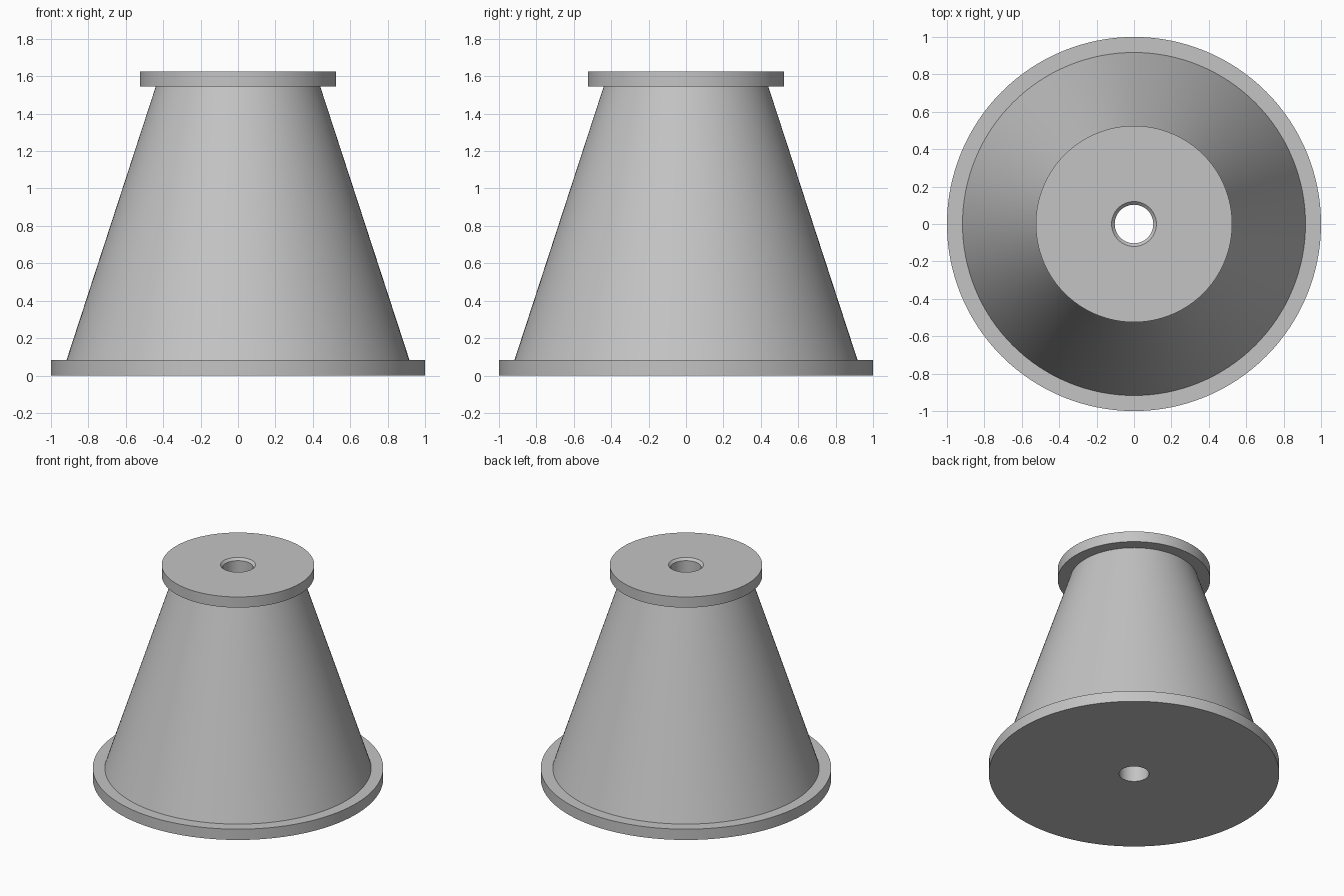
import bpy, bmesh, math

SIDES = 128

cube = bpy.data.objects.get("Cube")
if cube:
    bpy.data.objects.remove(cube, do_unlink=True)

# One plain grey for the whole part
grey = bpy.data.materials.new("light_grey")
grey.use_nodes = True
colour = (0.55, 0.55, 0.55, 1)
grey.diffuse_color = colour
grey.node_tree.nodes["Principled BSDF"].inputs["Base Color"].default_value = colour


def lathe(name, profile):
    """Revolve a closed (radius, height) profile around the z axis."""
    bm = bmesh.new()
    verts = [bm.verts.new((r, 0, z)) for r, z in profile]
    edges = [bm.edges.new((v, verts[(i + 1) % len(verts)])) for i, v in enumerate(verts)]
    bmesh.ops.spin(bm, geom=verts + edges, cent=(0, 0, 0), axis=(0, 0, 1),
                   angle=math.tau, steps=SIDES, use_merge=False)
    bmesh.ops.remove_doubles(bm, verts=bm.verts, dist=1e-4)
    bmesh.ops.recalc_face_normals(bm, faces=bm.faces)
    mesh = bpy.data.meshes.new(name)
    bm.to_mesh(mesh)
    bm.free()
    mesh.materials.append(grey)
    obj = bpy.data.objects.new(name, mesh)
    bpy.context.collection.objects.link(obj)
    return obj


# Base flange, tapered body, top flange, chamfered bore
spool = lathe("tapered_spool", [
    (0.103, 0), (1, 0), (1, 0.082),
    (0.917, 0.082), (0.44, 1.544),
    (0.525, 1.544), (0.525, 1.625),
    (0.12, 1.625), (0.103, 1.608),
])

bpy.ops.object.select_all(action="DESELECT")
spool.select_set(True)
bpy.context.view_layer.objects.active = spool
bpy.ops.object.shade_smooth_by_angle(angle=math.radians(30))
